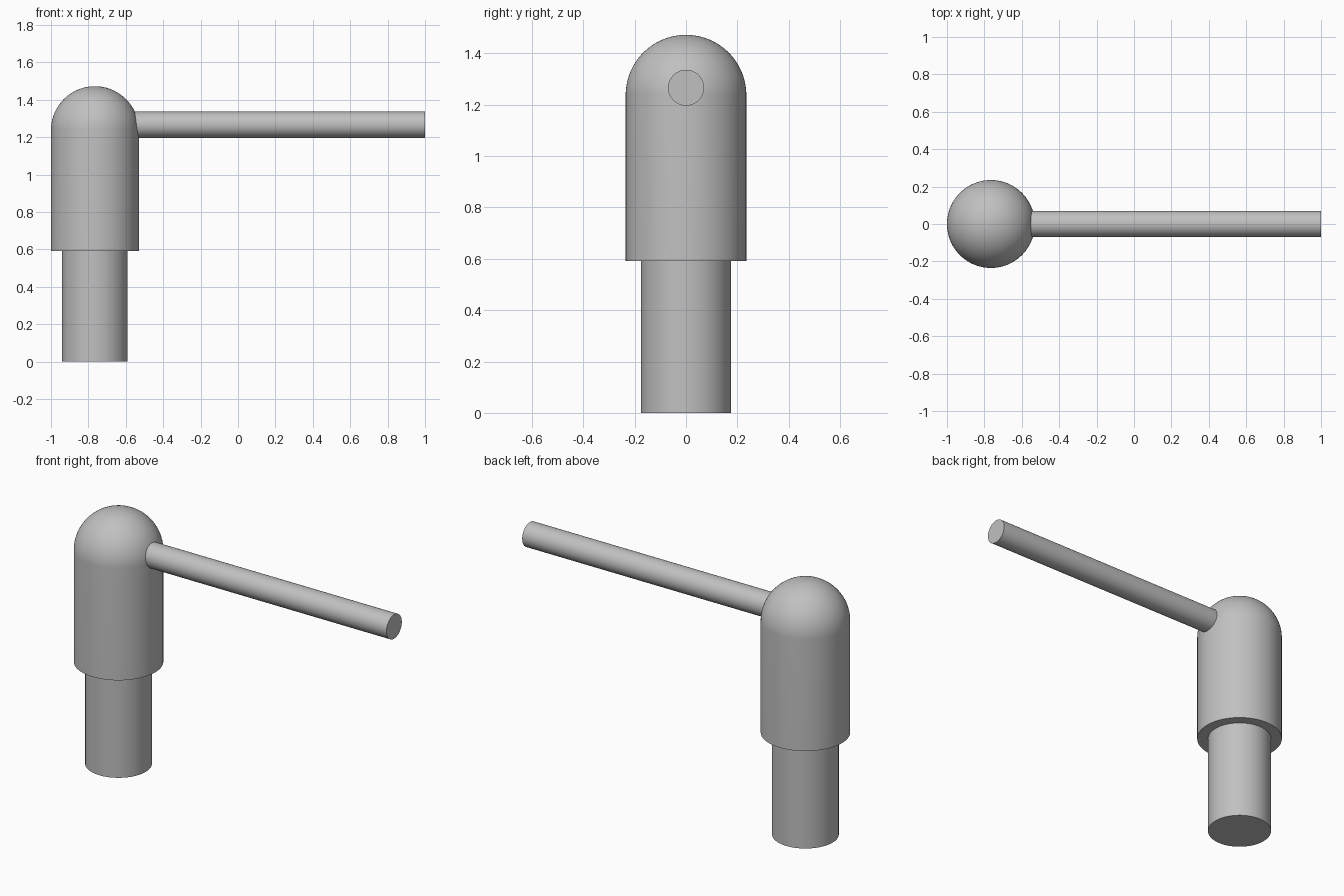
import bpy
import bmesh
from math import sin, cos, pi, radians
from mathutils import Matrix

cube = bpy.data.objects.get("Cube")
if cube:
    bpy.data.objects.remove(cube, do_unlink=True)

# One plain grey for every part
grey = bpy.data.materials.new("plain grey")
grey.use_nodes = True
colour = (0.53, 0.53, 0.53, 1)
grey.diffuse_color = colour
grey.node_tree.nodes["Principled BSDF"].inputs["Base Color"].default_value = colour

POST_X = -0.765
SEGMENTS = 96


def lathe(name, profile, matrix):
    """Revolve (radius, height) points about z and place the result."""
    bm = bmesh.new()
    verts = [bm.verts.new((r, 0, z)) for r, z in profile]
    edges = [bm.edges.new(pair) for pair in zip(verts, verts[1:])]
    bmesh.ops.spin(bm, geom=verts + edges, cent=(0, 0, 0), axis=(0, 0, 1),
                   angle=2 * pi, steps=SEGMENTS)
    bmesh.ops.remove_doubles(bm, verts=bm.verts, dist=1e-5)
    bmesh.ops.recalc_face_normals(bm, faces=bm.faces)
    mesh = bpy.data.meshes.new(name)
    bm.to_mesh(mesh)
    bm.free()
    mesh.materials.append(grey)
    obj = bpy.data.objects.new(name, mesh)
    obj.matrix_world = matrix
    bpy.context.collection.objects.link(obj)
    bpy.ops.object.select_all(action="DESELECT")
    obj.select_set(True)
    bpy.context.view_layer.objects.active = obj
    bpy.ops.object.shade_smooth_by_angle(angle=radians(30))
    return obj


def rod(radius, start, end):
    return [(0, start), (radius, start), (radius, end), (0, end)]


post = Matrix.Translation((POST_X, 0, 0))

# Narrow lower shaft
lathe("lower_shaft", rod(0.175, 0, 0.62), post)

# Wide upper body with a hemispherical cap
R, spring, steps = 0.235, 1.237, 24
dome = [(R * cos(a), spring + R * sin(a))
        for a in (i * pi / 2 / steps for i in range(steps + 1))]
lathe("domed_body", [(0, 0.592), (R, 0.592)] + dome, post)

# Horizontal arm running along x from inside the body
lathe("side_arm", rod(0.07, POST_X + 0.1, 1),
      Matrix.Translation((0, 0, 1.266)) @ Matrix.Rotation(pi / 2, 4, "Y"))
